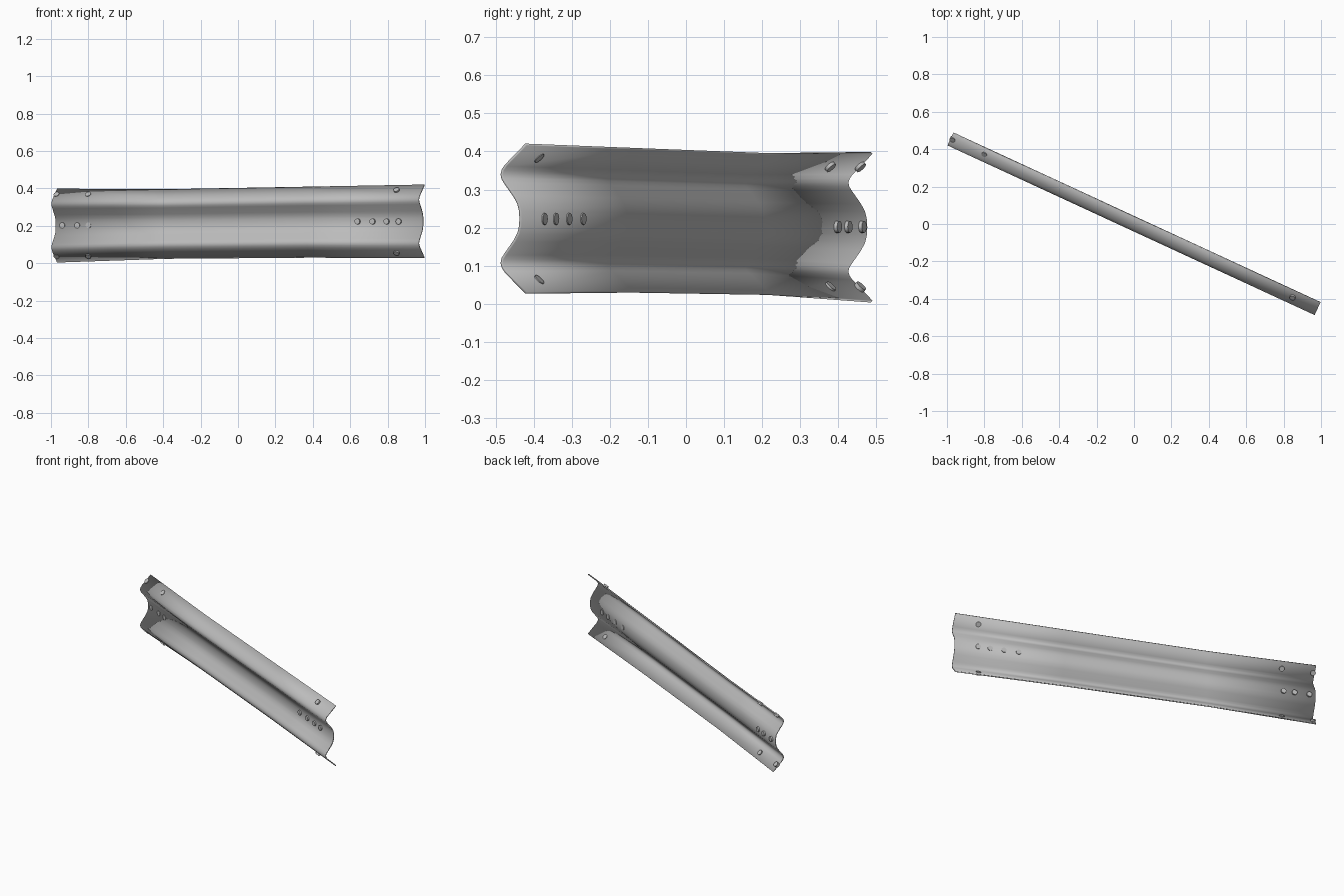
import bpy
import bmesh
from mathutils import Vector

old = bpy.data.objects.get("Cube")
if old:
    bpy.data.objects.remove(old)

# Galvanised steel, shared by every part
steel = bpy.data.materials.new("galvanised_grey")
steel.use_nodes = True
grey = (0.5, 0.5, 0.5, 1)
steel.diffuse_color = grey
steel.node_tree.nodes["Principled BSDF"].inputs["Base Color"].default_value = grey

# Frame of the rail: its back edge line, and the direction its face looks
start, end = Vector((-0.965, 0.49, 0)), Vector((0.998, -0.417, 0))
along = (end - start).normalized()
face = Vector((along.y, -along.x, 0))
up = Vector((0, 0, 1))


def on_line(x):
    """Point of the back edge line at a given x."""
    return start.lerp(end, (x - start.x) / (end.x - start.x))


def finish(obj):
    obj.data.materials.append(steel)
    bpy.ops.object.select_all(action='DESELECT')
    obj.select_set(True)
    bpy.context.view_layer.objects.active = obj
    bpy.ops.object.shade_smooth_by_angle(angle=0.6)


# Half of the W-shaped section: share of half height, depth to the front
half = [(1, 0.003), (0.72, 0.061), (0.66, 0.070), (0.6, 0.0735), (0.54, 0.071),
        (0.48, 0.063), (0.3, 0.036), (0.2, 0.025), (0.1, 0.020), (0, 0.019)]
profile = half + [(-h, d) for h, d in reversed(half[:-1])]

# Stations along the rail: x, bottom z, top z (slightly dented at mid length)
stations = [(start.x, 0.006, 0.396), (-0.38, 0.026, 0.393),
            (0.4, 0.032, 0.407), (end.x, 0.029, 0.418)]

bm = bmesh.new()
rows = []
for x, low, high in stations:
    mid, size = (low + high) / 2, (high - low) / 2
    rows.append([bm.verts.new(on_line(x) + face * d + up * (mid + size * h))
                 for h, d in profile])
for a, b in zip(rows, rows[1:]):
    for i in range(len(profile) - 1):
        bm.faces.new((a[i], a[i + 1], b[i + 1], b[i]))
bmesh.ops.recalc_face_normals(bm, faces=bm.faces)
mesh = bpy.data.meshes.new("rail_beam")
bm.to_mesh(mesh)
bm.free()
beam = bpy.data.objects.new("rail_beam", mesh)
bpy.context.collection.objects.link(beam)
finish(beam)
sheet = beam.modifiers.new("sheet_thickness", 'SOLIDIFY')
sheet.thickness = 0.007
sheet.offset = 0


def bolt(name, x, z, depth, tilt, shift):
    """Short bolt through the sheet; tilt leans its axis up or down."""
    axis = (face + up * tilt).normalized()
    centre = on_line(x) + face * depth + up * z + axis * shift
    bpy.ops.mesh.primitive_cylinder_add(
        vertices=16, radius=0.0155, depth=0.019, location=centre,
        rotation=axis.to_track_quat('Z', 'Y').to_euler())
    obj = bpy.context.object
    obj.name = name
    finish(obj)


# Bolt groups: name, middle z, valley bolts, flange bolts, shift to the front
groups = [("right_end", 0.202, (-0.93, -0.85, -0.79), (-0.955, -0.785), -0.003),
          ("left_end", 0.223, (0.65, 0.73, 0.805, 0.87), (0.865,), 0.003)]
for name, mid, valley, flange, shift in groups:
    for x in valley:
        bolt(name + "_valley_bolt", x, mid, 0.019, 0, shift)
    for x in flange:
        for side, label in ((1, "upper"), (-1, "lower")):
            bolt(f"{name}_{label}_bolt", x, mid + side * 0.163, 0.036,
                 side, shift)
